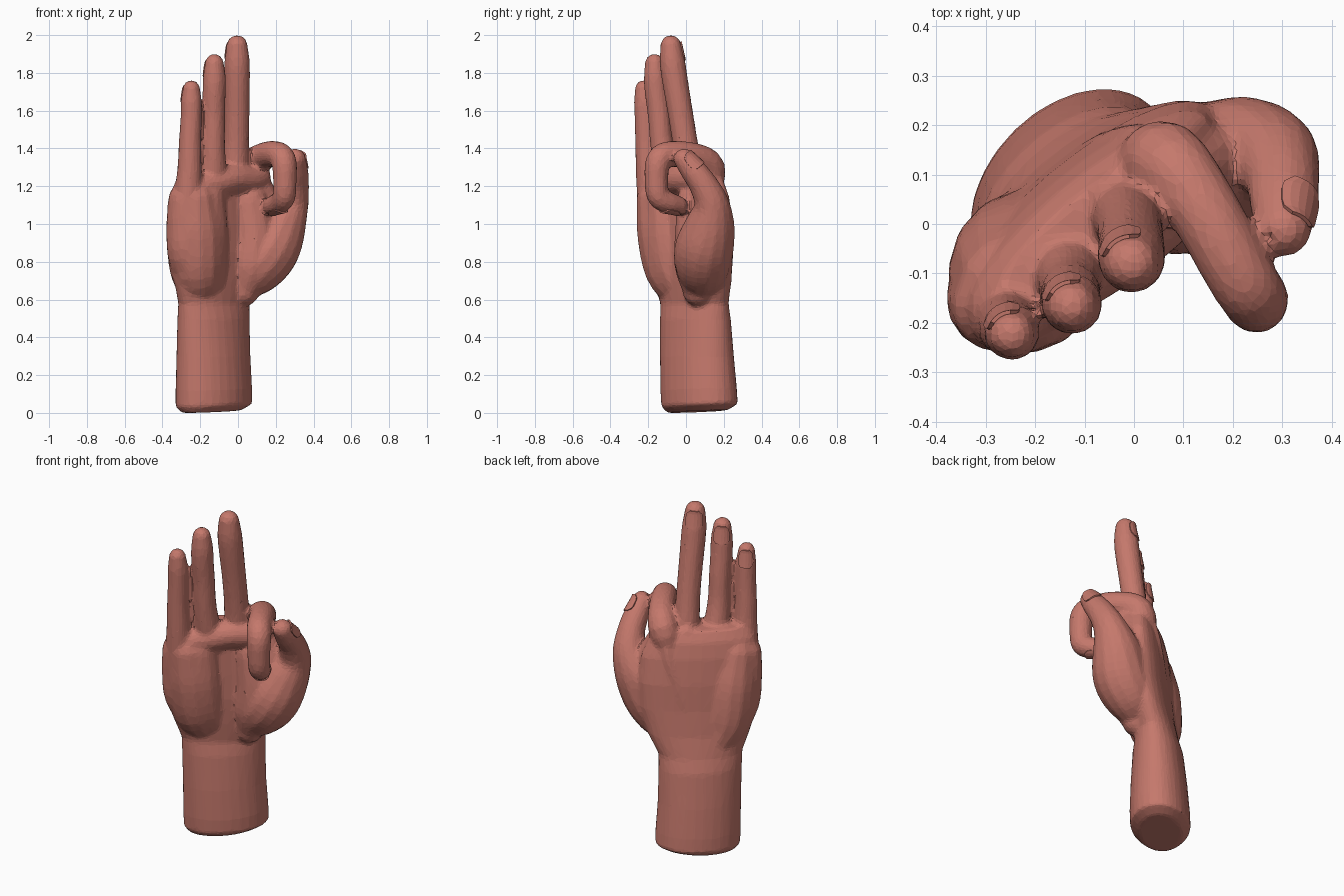
import bpy, bmesh, math
from mathutils import Vector

if "Cube" in bpy.data.objects:
    bpy.data.objects.remove(bpy.data.objects["Cube"])

skin = bpy.data.materials.new("terracotta_skin")
skin.use_nodes = True
colour = (0.56, 0.19, 0.15, 1)
skin.diffuse_color = colour
skin.node_tree.nodes["Principled BSDF"].inputs["Base Color"].default_value = colour


def loft(bm, rings):
    """Skin a list of rings of points and cap both ends."""
    loops = [[bm.verts.new(p) for p in ring] for ring in rings]
    n = len(loops[0])
    for a, b in zip(loops, loops[1:]):
        for i in range(n):
            j = (i + 1) % n
            bm.faces.new((a[i], a[j], b[j], b[i]))
    bm.faces.new(loops[0][::-1])
    bm.faces.new(loops[-1])


def spline(points, steps=4):
    """Smooth curve through (x, y, z, radius) points."""
    p = [Vector(q) for q in points]
    p = [2 * p[0] - p[1]] + p + [2 * p[-1] - p[-2]]
    out = []
    for a, b, c, d in zip(p, p[1:], p[2:], p[3:]):
        for k in range(steps):
            t = k / steps
            out.append(0.5 * (2 * b + (c - a) * t + (2 * a - 5 * b + 4 * c - d) * t * t
                              + (3 * b - a - 3 * c + d) * t ** 3))
    return out + [p[-2]]


def tube(bm, points, sides=14):
    """Round-ended tube of varying radius."""
    path = spline(points)
    pos = [q.to_3d() for q in path]
    rad = [q[3] for q in path]
    last = len(pos) - 1
    tangents = [(pos[min(i + 1, last)] - pos[max(i - 1, 0)]).normalized() for i in range(last + 1)]
    side = tangents[0].orthogonal().normalized()
    stations = []
    for i, t in enumerate(tangents):
        side = (side - t * side.dot(t)).normalized()
        frame = (side.copy(), t.cross(side))
        caps = [math.radians(a) for a in (80, 60, 40, 20)]
        if i == 0:
            stations += [(pos[0] - t * rad[0] * math.sin(a), rad[0] * math.cos(a), frame) for a in caps]
        stations.append((pos[i], rad[i], frame))
        if i == last:
            stations += [(pos[i] + t * rad[i] * math.sin(a), rad[i] * math.cos(a), frame) for a in caps[::-1]]
    turn = [math.tau * k / sides for k in range(sides)]
    loft(bm, [[c + r * (u * math.cos(a) + v * math.sin(a)) for a in turn] for c, r, (u, v) in stations])


# Finger paths: x, y, z, radius
fingers = {
    "middle": [(-.02, .03, 1.18, .08), (-.01, .0, 1.4, .069), (-.006, -.028, 1.58, .067),
               (-.005, -.058, 1.76, .069), (-.005, -.072, 1.86, .068), (-.005, -.08, 1.945, .057)],
    "ring": [(-.13, -.08, 1.17, .08), (-.13, -.125, 1.4, .063), (-.128, -.142, 1.58, .061),
             (-.127, -.157, 1.7, .062), (-.125, -.163, 1.78, .061), (-.125, -.167, 1.852, .051)],
    "little": [(-.265, -.18, 1.12, .08), (-.257, -.2, 1.28, .066), (-.254, -.21, 1.43, .06),
               (-.248, -.216, 1.57, .057), (-.247, -.22, 1.65, .056), (-.247, -.224, 1.717, .047)],
    "index": [(.03, .1, 1.15, .08), (.065, .125, 1.3, .083), (.14, .03, 1.362, .073),
              (.212, -.1, 1.37, .069), (.243, -.147, 1.33, .068), (.248, -.157, 1.24, .063),
              (.245, -.147, 1.15, .061), (.22, -.095, 1.115, .059), (.185, -.045, 1.1, .053)],
    "thumb": [(.01, .07, .655, .08), (.085, .085, .75, .14), (.17, .095, .865, .157), (.233, .128, 1.0, .133),
              (.281, .135, 1.11, .095), (.3, .092, 1.21, .077), (.303, .038, 1.285, .069),
              (.303, -.01, 1.345, .057)],
}

bm = bmesh.new()

# Forearm and palm: z, centre x, centre y, long radius, short radius, turn
sections = [(0, -.14, .06, .19, .12, 45), (.035, -.128, .072, .235, .165, 45), (.12, -.128, .067, .235, .165, 45),
            (.3, -.13, .058, .23, .155, 45), (.5, -.13, .05, .23, .138, 44),
            (.58, -.128, .045, .232, .12, 43), (.7, -.11, .035, .285, .115, 41), (.85, -.10, .025, .325, .113, 40),
            (1.0, -.10, .018, .335, .11, 40), (1.15, -.10, .006, .325, .1, 40),
            (1.24, -.10, -.002, .29, .085, 40), (1.3, -.10, -.005, .23, .055, 40)]
rings = []
for z, cx, cy, a, b, turn in sections:
    c, s = math.cos(math.radians(turn)), math.sin(math.radians(turn))
    ring = []
    for k in range(28):
        t = math.tau * k / 28
        u, v = a * math.cos(t), b * math.sin(t)
        tilt = 0.06 * (u * c + 0.15) * max(0, 1 - z / 0.3)
        ring.append((cx + u * c - v * s, cy + u * s + v * c, z + tilt))
    rings.append(ring)
loft(bm, rings)

for path in fingers.values():
    tube(bm, path)

# Fleshy heel of the palm: middle, inner side and outer edge
tube(bm, [(-.19, 0, .61, .095), (-.215, -.07, .75, .145), (-.222, -.105, .95, .155), (-.232, -.135, 1.12, .13)])
tube(bm, [(-.15, 0, .61, .08), (-.165, -.065, .76, .11), (-.168, -.1, .95, .115), (-.168, -.115, 1.14, .1)])
tube(bm, [(-.235, -.06, .67, .085), (-.273, -.135, .84, .1), (-.28, -.153, 1.0, .1), (-.275, -.165, 1.13, .095)])
# Ball of the thumb and web towards the index finger
tube(bm, [(.03, .065, .65, .085), (.07, .065, .77, .125), (.085, .065, .93, .125), (.06, .055, 1.12, .105)])
tube(bm, [(.08, .09, 1.23, .085), (.135, .11, 1.13, .085), (.21, .13, .98, .1)])
# Ridge of pads below the fingers
tube(bm, [(-.25, -.165, 1.17, .085), (-.14, -.11, 1.21, .08), (-.03, -.04, 1.24, .08), (.06, .035, 1.24, .08),
          (.1, .07, 1.25, .075)])

# Knuckles with tendons running to the wrist
for x, y, z in ((.04, .14, 1.27), (-.05, .06, 1.28), (-.15, -.025, 1.24), (-.275, -.115, 1.18)):
    tube(bm, [(x, y, z, .045), (x - .045, y + .033, z - .13, .03),
              (x * .6 - .1, y * .6 + .066, .9, .028), (x * .4 - .13, y * .4 + .075, .7, .02)], 10)

bmesh.ops.recalc_face_normals(bm, faces=bm.faces)
mesh = bpy.data.meshes.new("hand")
bm.to_mesh(mesh)
bm.free()
mesh.materials.append(skin)
hand = bpy.data.objects.new("hand", mesh)
bpy.context.collection.objects.link(hand)

# Fuse the parts into one faceted skin
fuse = hand.modifiers.new("fuse", "REMESH")
fuse.mode = "VOXEL"
fuse.voxel_size = 0.012
relax = hand.modifiers.new("relax", "SMOOTH")
relax.factor = 0.5
relax.iterations = 5
facet = hand.modifiers.new("facet", "DECIMATE")
facet.ratio = 0.14
bpy.ops.object.select_all(action="DESELECT")
hand.select_set(True)
bpy.context.view_layer.objects.active = hand
bpy.ops.object.convert(target="MESH")
low = min(v.co.z for v in hand.data.vertices)
for v in hand.data.vertices:
    v.co.z -= low
for face in hand.data.polygons:
    face.use_smooth = False


def nail(name, path, facing):
    """Thin curved plate wrapped over the back of a fingertip."""
    prev, end = Vector(path[-2]), Vector(path[-1])
    axis = end.to_3d() - prev.to_3d()
    length = axis.length
    axis.normalize()
    normal = Vector(facing)
    normal = (normal - axis * normal.dot(axis)).normalized()
    side = axis.cross(normal)
    nb = bmesh.new()
    rows = []
    for i in range(7):
        s = -1 + i / 3
        along = -0.035 + 0.05 * s
        r = end[3] + (prev[3] - end[3]) * max(0, -along) / length
        spread = math.radians(48) * (1 - 0.45 * abs(s) ** 4)
        rows.append([nb.verts.new(end.to_3d() + axis * along + r * (
            normal * math.cos(spread * k / 3) + side * math.sin(spread * k / 3))) for k in range(-3, 4)])
    for a, b in zip(rows, rows[1:]):
        for i in range(6):
            nb.faces.new((a[i], a[i + 1], b[i + 1], b[i]))
    bmesh.ops.recalc_face_normals(nb, faces=nb.faces)
    data = bpy.data.meshes.new(name)
    nb.to_mesh(data)
    nb.free()
    data.materials.append(skin)
    plate = bpy.data.objects.new(name, data)
    bpy.context.collection.objects.link(plate)
    thick = plate.modifiers.new("thickness", "SOLIDIFY")
    thick.thickness = 0.008
    thick.offset = 0


for finger in ("middle", "ring", "little"):
    nail(finger + "_nail", fingers[finger], (-.5, .85, 0))
nail("thumb_nail", fingers["thumb"], (.7, .6, .4))
nail("index_nail", fingers["index"], (.2, -.3, -.9))
